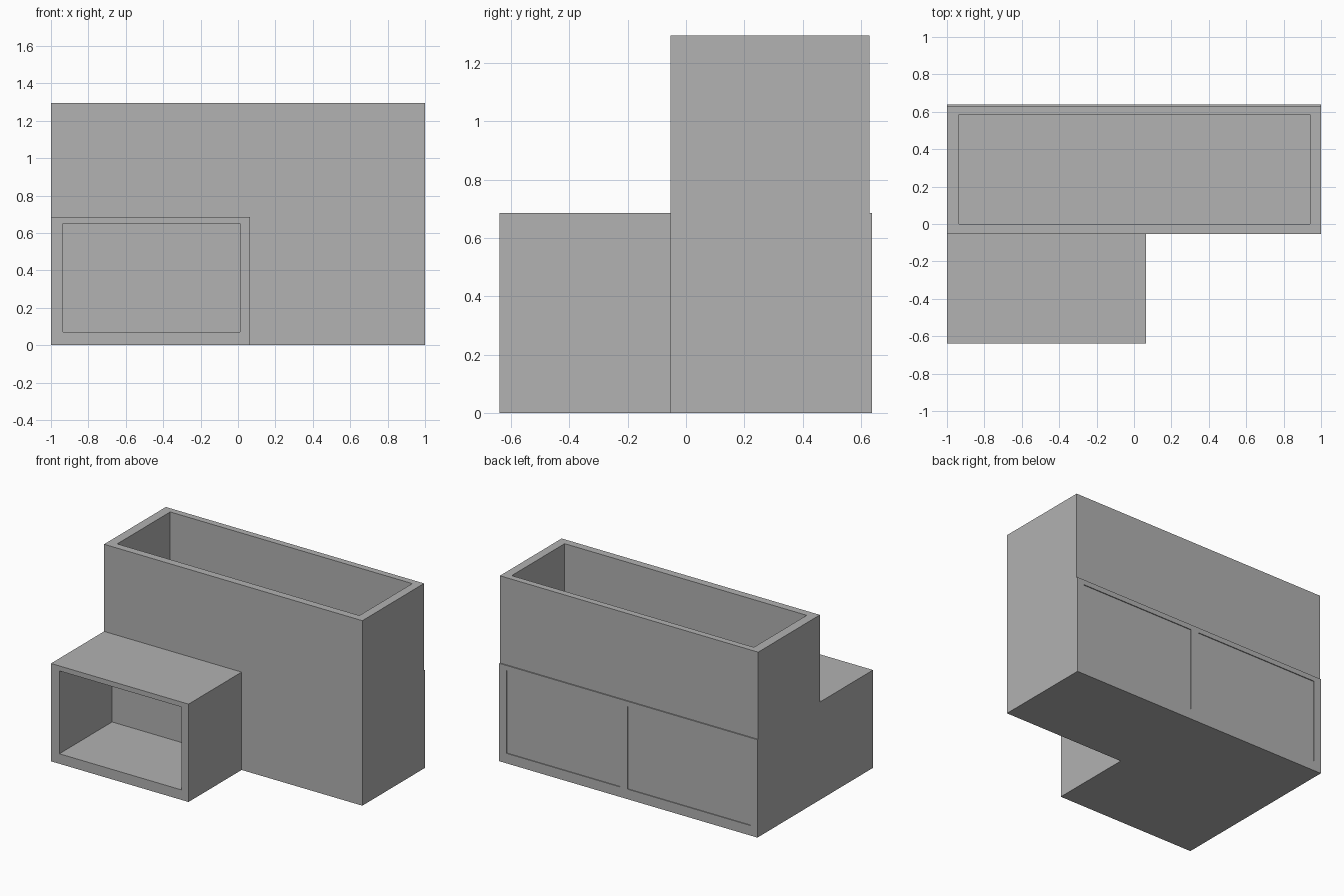
import bpy
import bmesh
from mathutils import Vector

if "Cube" in bpy.data.objects:
    bpy.data.objects.remove(bpy.data.objects["Cube"], do_unlink=True)

grey = bpy.data.materials.new("plain grey")
grey.use_nodes = True
GREY = (0.445, 0.445, 0.445, 1)
grey.diffuse_color = GREY
grey.node_tree.nodes["Principled BSDF"].inputs["Base Color"].default_value = GREY


def open_box(name, lo, hi, facing, mouths, depth, split_x=None):
    """Box with rectangular recesses sunk into the side that faces a direction."""
    lo, hi, facing = Vector(lo), Vector(hi), Vector(facing)
    bm = bmesh.new()
    bmesh.ops.create_cube(bm, size=1)
    for v in bm.verts:
        v.co = [lo[i] if v.co[i] < 0 else hi[i] for i in range(3)]
    if split_x is not None:
        bmesh.ops.bisect_plane(bm, geom=bm.verts[:] + bm.edges[:] + bm.faces[:],
                               plane_co=(split_x, 0, 0), plane_no=(1, 0, 0))
    bm.normal_update()
    sides = [f for f in bm.faces if f.normal.dot(facing) > 0.9]
    sides.sort(key=lambda f: f.calc_center_median().x)

    # Shape each rim to its mouth, then push the mouth inwards
    for face, mouth in zip(sides, mouths):
        bmesh.ops.inset_individual(bm, faces=[face], thickness=0.01)
        centre = face.calc_center_median()
        for v in face.verts:
            for axis, (a, b) in mouth.items():
                v.co[axis] = a if v.co[axis] < centre[axis] else b
        floor = bmesh.ops.extrude_discrete_faces(bm, faces=[face])["faces"][0]
        bmesh.ops.translate(bm, verts=floor.verts[:], vec=-facing * depth)

    mesh = bpy.data.meshes.new(name)
    bm.normal_update()
    bm.to_mesh(mesh)
    bm.free()
    mesh.materials.append(grey)
    obj = bpy.data.objects.new(name, mesh)
    bpy.context.collection.objects.link(obj)
    return obj


X, Y, Z = range(3)

# Tall body, open at the top
open_box("tall_body", (-1, -0.053, 0), (1, 0.63, 1.295), (0, 0, 1),
         [{X: (-0.935, 0.94), Y: (0, 0.585)}], 0.605)

# Low compartment, open at the front
open_box("front_compartment", (-1, -0.64, 0), (0.065, -0.053, 0.685), (0, -1, 0),
         [{X: (-0.935, 0.01), Z: (0.07, 0.65)}], 0.583)

# Back frame around two shallow panels
open_box("back_panel_frame", (-1, 0.63, 0), (1, 0.638, 0.685), (0, 1, 0),
         [{X: (-0.945, 0.005), Z: (0.07, 0.65)},
          {X: (0.065, 0.945), Z: (0.07, 0.65)}], 0.006, split_x=0.035)
